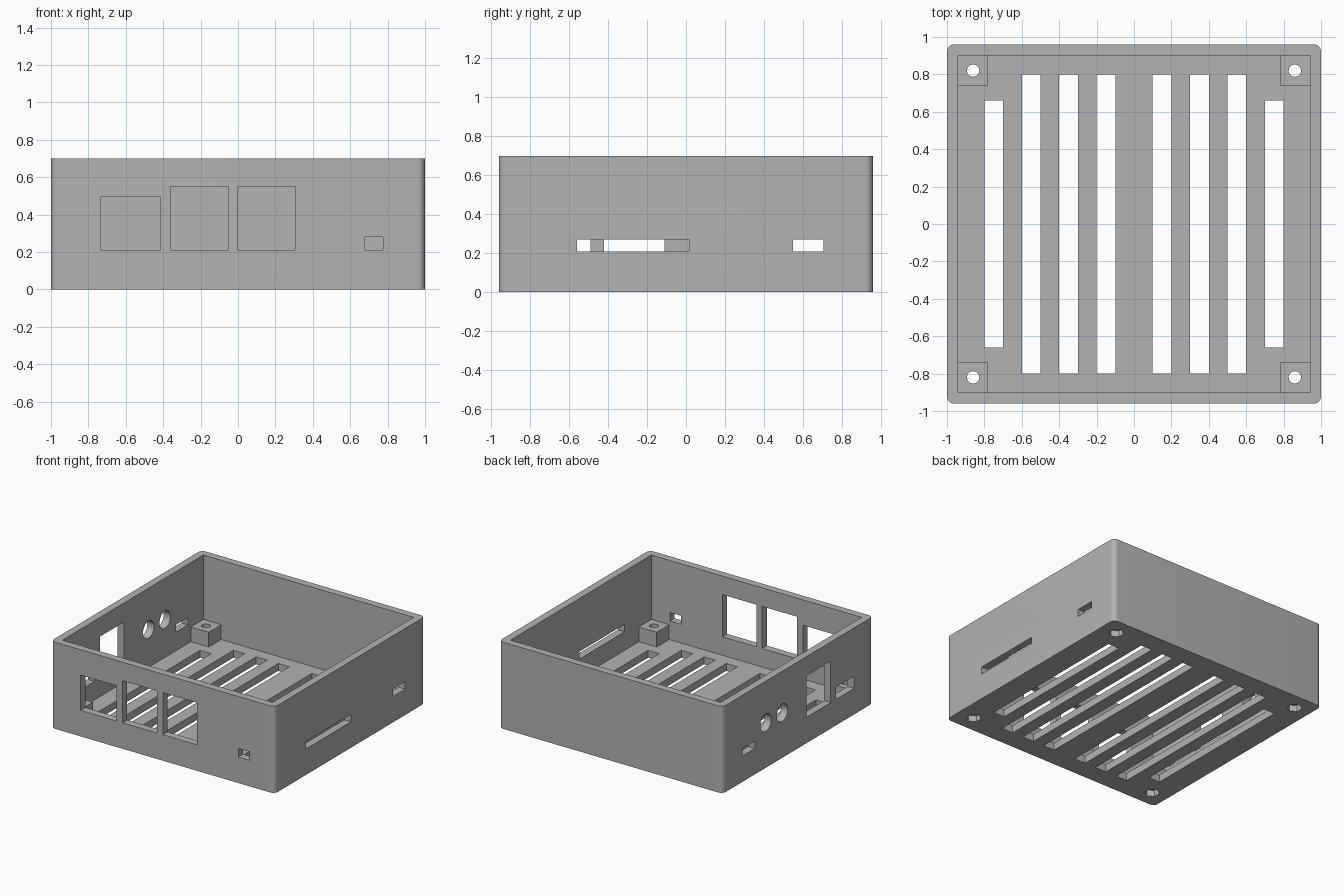
import bpy
import bmesh
import math
from mathutils import Matrix, Vector

default = bpy.data.objects.get("Cube")
if default:
    bpy.data.objects.remove(default, do_unlink=True)

HX, HY, HEIGHT = 1.0, 0.96, 0.70      # outer half sizes and height
WALL, FLOOR, SILL = 0.06, 0.06, 0.21  # thicknesses and lower edge of ports

grey = bpy.data.materials.new("plain grey plastic")
grey.use_nodes = True
colour = (0.45, 0.45, 0.45, 1)
grey.diffuse_color = colour
grey.node_tree.nodes["Principled BSDF"].inputs["Base Color"].default_value = colour


def add_box(bm, x, y, z):
    """Box from three (low, high) ranges."""
    low, high = (Vector(p) for p in zip(x, y, z))
    matrix = Matrix.Translation((low + high) / 2) @ Matrix.Diagonal((high - low).to_4d())
    return bmesh.ops.create_cube(bm, size=1, matrix=matrix)["verts"]


def add_cylinder(bm, centre, radius, depth, sides=32, rotation=Matrix()):
    bmesh.ops.create_cone(bm, cap_ends=True, segments=sides, radius1=radius,
                          radius2=radius, depth=depth,
                          matrix=Matrix.Translation(centre) @ rotation)


def finish(name, bm):
    bmesh.ops.recalc_face_normals(bm, faces=bm.faces)
    mesh = bpy.data.meshes.new(name)
    bm.to_mesh(mesh)
    bm.free()
    mesh.materials.append(grey)
    obj = bpy.data.objects.new(name, mesh)
    bpy.context.collection.objects.link(obj)
    return obj


def combine(target, tool, operation="DIFFERENCE"):
    """Apply a boolean and discard the helper."""
    mod = target.modifiers.new(tool.name, "BOOLEAN")
    mod.operation, mod.solver, mod.object = operation, "EXACT", tool
    bpy.ops.object.select_all(action="DESELECT")
    bpy.context.view_layer.objects.active = target
    target.select_set(True)
    bpy.ops.object.modifier_apply(modifier=mod.name)
    bpy.data.objects.remove(tool, do_unlink=True)


# Outer block with rounded upright corners
bm = bmesh.new()
add_box(bm, (-HX, HX), (-HY, HY), (0, HEIGHT))
upright = [e for e in bm.edges if abs(e.verts[0].co.z - e.verts[1].co.z) > 0.1]
bmesh.ops.bevel(bm, geom=upright, offset=0.04, segments=8, profile=0.5, affect="EDGES")
case = finish("open_case", bm)

# Cavity, open at the top
bm = bmesh.new()
add_box(bm, (WALL - HX, HX - WALL), (WALL - HY, HY - WALL), (FLOOR, HEIGHT + 0.1))
combine(case, finish("cavity", bm))

# Corner mounting posts, sunk slightly into the walls and floor
corners = [(sx, sy) for sx in (-1, 1) for sy in (-1, 1)]
bm = bmesh.new()
for sx, sy in corners:
    add_box(bm, sorted((sx * 0.78, sx * 0.97)), sorted((sy * 0.74, sy * 0.93)), (0.03, 0.18))
combine(case, finish("mounting_posts", bm), "UNION")

# Floor vents, side ports, round sockets
bm = bmesh.new()
for side in (-1, 1):
    for inner, half in ((0.1, 0.8), (0.3, 0.8), (0.5, 0.8), (0.7, 0.66)):
        add_box(bm, sorted((side * inner, side * (inner + 0.1))), (-half, half), (-0.1, 0.1))

for x0, x1, top in ((-0.735, -0.415, 0.495), (-0.36, -0.05, 0.55),
                    (0, 0.305, 0.55), (0.675, 0.775, 0.28)):
    add_box(bm, (x0, x1), (-HY - 0.1, -HY + 0.1), (SILL, top))

for side, y0, y1, top in ((1, -0.56, 0.015, 0.27), (1, 0.55, 0.705, 0.27),
                          (-1, 0.55, 0.705, 0.27), (-1, -0.42, -0.11, 0.545),
                          (-1, -0.72, -0.49, 0.31)):
    add_box(bm, sorted((side * 0.9, side * 1.1)), (y0, y1), (SILL, top))

for y in (0.2, 0.41):
    add_cylinder(bm, (-HX, y, 0.365), 0.07, 0.2,
                 rotation=Matrix.Rotation(math.pi / 2, 4, "Y"))
combine(case, finish("openings", bm))

# Screw holes through the posts, with hexagonal nut recesses underneath
for name, radius, sides, top in (("screw_holes", 0.033, 32, 0.3), ("nut_recesses", 0.057, 6, 0.05)):
    bm = bmesh.new()
    for sx, sy in corners:
        add_cylinder(bm, (sx * 0.86, sy * 0.82, (top - 0.1) / 2), radius, top + 0.1, sides)
    combine(case, finish(name, bm))

bpy.ops.object.shade_smooth_by_angle(angle=math.radians(30))
